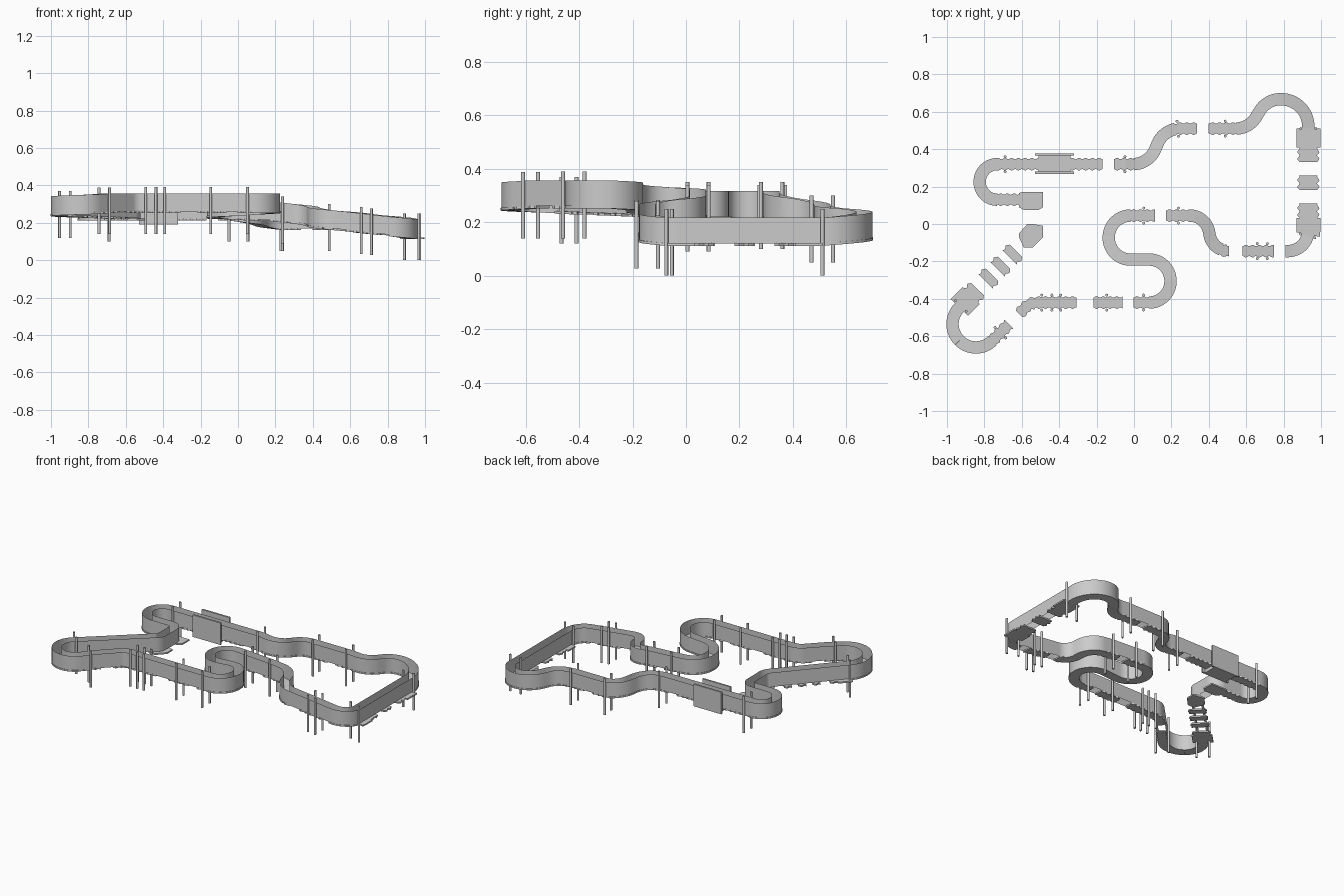
import bpy, bmesh, math
from mathutils import Vector as V

if "Cube" in bpy.data.objects:
    bpy.data.objects.remove(bpy.data.objects["Cube"])

# Centre line: polygon corners with fillet radius
corners = [(-.825, .32, .094), (-.825, .13, .094), (-.55, .13, .05), (-.55, -.062, .06),
           (-1.022, -.535, .125), (-.845, -.712, .125), (-.554, -.42, .09),
           (.195, -.42, .114), (.195, -.19, .114), (-.135, -.19, .116), (-.135, .045, .116),
           (.385, .045, .105), (.42, -.145, .105), (.932, -.145, .11), (.932, .667, .145),
           (.71, .667, .13), (.615, .51, .13), (.16, .51, .13), (.08, .32, .13)]


def fillet_path(cs, step=.006):
    pts = []
    for i, (x, y, r) in enumerate(cs):
        p = V((x, y))
        a = (V(cs[i - 1][:2]) - p).normalized()
        b = (V(cs[(i + 1) % len(cs)][:2]) - p).normalized()
        half = a.angle(b) / 2
        c = p + (a + b).normalized() * r / math.sin(half)
        t = r / math.tan(half)
        u, v = p + a * t - c, p + b * t - c
        ang = math.atan2(u.x * v.y - u.y * v.x, u.dot(v))
        for k in range(25):
            q = ang * k / 24
            pts.append(c + V((u.x * math.cos(q) - u.y * math.sin(q),
                              u.x * math.sin(q) + u.y * math.cos(q))))
    out = []
    for p, q in zip(pts, pts[1:] + pts[:1]):
        n = max(1, round((q - p).length / step))
        out += [p.lerp(q, k / n) for k in range(n)]
    return out


path = fillet_path(corners)
N = len(path)
normals = []
for i in range(N):
    d = (path[(i + 1) % N] - path[i - 1]).normalized()
    normals.append(V((-d.y, d.x)))
dist = [0]
for i in range(2 * N):
    dist.append(dist[-1] + (path[(i + 1) % N] - path[i % N]).length)


def nearest(x, y):
    return min(range(N), key=lambda i: (path[i] - V((x, y))).length)


# Height of the post feet along the loop
anchors = sorted((nearest(x, y), z) for x, y, z in [
    (-.69, .32, .10), (-.55, 0, .10), (-.93, -.44, .12), (-.7, -.565, .14), (.195, -.3, .14),
    (.05, .045, .10), (.24, .045, .09), (.69, -.145, .03), (.932, -.065, 0), (.932, .51, 0),
    (.485, .51, .05), (.235, .51, .05), (-.05, .32, .10)])
anchors = [(anchors[-1][0] - N, anchors[-1][1])] + anchors + [(anchors[0][0] + N, anchors[0][1])]


def base(i):
    i %= N
    for (a, za), (b, zb) in zip(anchors, anchors[1:]):
        if a <= i <= b:
            return za + (zb - za) * (i - a) / max(1, b - a)


def mesh_object(name, verts, faces, smooth=True):
    me = bpy.data.meshes.new(name)
    me.from_pydata(verts, [], faces)
    bm = bmesh.new()
    bm.from_mesh(me)
    bmesh.ops.recalc_face_normals(bm, faces=bm.faces)
    bm.to_mesh(me)
    bm.free()
    ob = bpy.data.objects.new(name, me)
    bpy.context.collection.objects.link(ob)
    if smooth:
        bpy.context.view_layer.objects.active = ob
        ob.select_set(True)
        bpy.ops.object.shade_smooth_by_angle()
        ob.select_set(False)
    return ob


# Thin side walls
for name, off in (("outer_wall", -.03), ("inner_wall", .03)):
    vs = []
    for i in range(N):
        p = path[i] + normals[i] * off
        vs += [(p.x, p.y, base(i) + .12), (p.x, p.y, base(i) + .217)]
    mesh_object(name, vs, [(2 * i, 2 * ((i + 1) % N), 2 * ((i + 1) % N) + 1, 2 * i + 1)
                           for i in range(N)])

# Floor sections: S smooth, T toothed, W wide, B wide toothed, - gap
cuts = [(-.17, .32, 'T'), (-.73, .32, 'S'), (-.73, .13, 'T'), (-.61, .13, '-'),
        (-.632, -.144, 'B'), (-.665, -.18, '-'), (-.693, -.207, 'B'), (-.727, -.241, '-'),
        (-.757, -.271, 'B'), (-.793, -.307, '-'),
        (-.835, -.349, 'B'), (-.87, -.384, 'W'), (-.933, -.447, 'S'), (-.757, -.623, 'T'),
        (-.67, -.536, '-'), (-.61, -.48, 'T'), (-.31, -.42, '-'), (-.22, -.42, 'T'),
        (-.06, -.42, '-'), (0, -.42, 'T'), (.08, -.42, 'S'), (-.02, .045, 'T'),
        (.11, .045, '-'), (.17, .045, 'T'), (.29, .045, 'S'), (.46, -.145, 'T'),
        (.51, -.145, '-'), (.58, -.145, 'T'), (.75, -.145, '-'), (.81, -.145, 'S'),
        (.932, -.055, 'W'), (.932, .03, 'B'), (.932, .11, '-'), (.932, .18, 'B'),
        (.932, .26, '-'), (.932, .33, 'B'), (.932, .41, 'W'), (.932, .51, 'S'),
        (.55, .51, 'T'), (.40, .51, '-'), (.335, .51, 'T'), (.22, .51, 'S'),
        (0, .32, 'T'), (-.11, .32, '-')]


def floor(i, j, kind):
    vs = []
    for k in range(i, j + 1):
        wave = math.cos((dist[k] - dist[i]) * 2 * math.pi / .036)
        hw = {'S': .033, 'T': .030 - .004 * wave, 'W': .064, 'B': .053 - .006 * wave}[kind]
        z = base(k) + .122
        for o, h in ((hw, z), (-hw, z), (-hw, z - .01), (hw, z - .01)):
            p = path[k % N] + normals[k % N] * o
            vs.append((p.x, p.y, h))
    n = j - i + 1
    fs = [(4 * a + b, 4 * a + (b + 1) % 4, 4 * a + 4 + (b + 1) % 4, 4 * a + 4 + b)
          for a in range(n - 1) for b in range(4)]
    fs += [(0, 1, 2, 3), (4 * n - 4, 4 * n - 3, 4 * n - 2, 4 * n - 1)]
    mesh_object("track_floor", vs, fs)


for (x, y, kind), (x2, y2, _) in zip(cuts, cuts[1:] + cuts[:1]):
    if kind != '-':
        i, j = nearest(x, y), nearest(x2, y2)
        floor(i, j if j > i else j + N, kind)


def plate(name, outline, z0, z1):
    n = len(outline)
    vs = [(x, y, z) for z in (z0, z1) for x, y in outline]
    mesh_object(name, vs, [tuple(range(n)), tuple(range(n, 2 * n))] +
                [(i, (i + 1) % n, n + (i + 1) % n, n + i) for i in range(n)], False)


# Corner plates at the tight bends
plate("corner_plate", [(-.615, .165), (-.615, .09), (-.59, .075), (-.51, .075), (-.487, .09),
                       (-.487, .17), (-.6, .17)], .212, .222)
plate("bend_plate", [(-.54, 0), (-.487, -.01), (-.487, -.07), (-.54, -.125), (-.59, -.125),
                     (-.615, -.07), (-.615, -.05), (-.57, 0)], .213, .223)

# Panel housing straddling the back straight
for y in (.274, .371):
    plate("side_panel", [(-.53, y - .006), (-.32, y - .006), (-.32, y + .006), (-.53, y + .006)], .19, .34)
plate("panel_base", [(-.51, .28), (-.34, .28), (-.34, .365), (-.51, .365)], .19, .215)

# Support post pairs
for x, y in [(-.69, .32), (-.05, .32), (.235, .51), (.485, .51), (.932, .51), (.932, -.065),
             (.66, -.145), (.715, -.145), (.24, .045), (.05, .045), (.05, -.42), (-.145, -.42),
             (-.39, -.42), (-.44, -.42), (-.49, -.42), (-.715, -.585), (-.93, -.435)]:
    i = nearest(x, y)
    for s in (-.04, .04):
        p = path[i] + normals[i] * s
        bpy.ops.mesh.primitive_cylinder_add(vertices=16, radius=.0075, depth=.25,
                                            location=(p.x, p.y, base(i) + .125))
        bpy.context.object.name = "support_post"
        bpy.ops.object.shade_smooth_by_angle()
        bpy.context.object.select_set(False)
